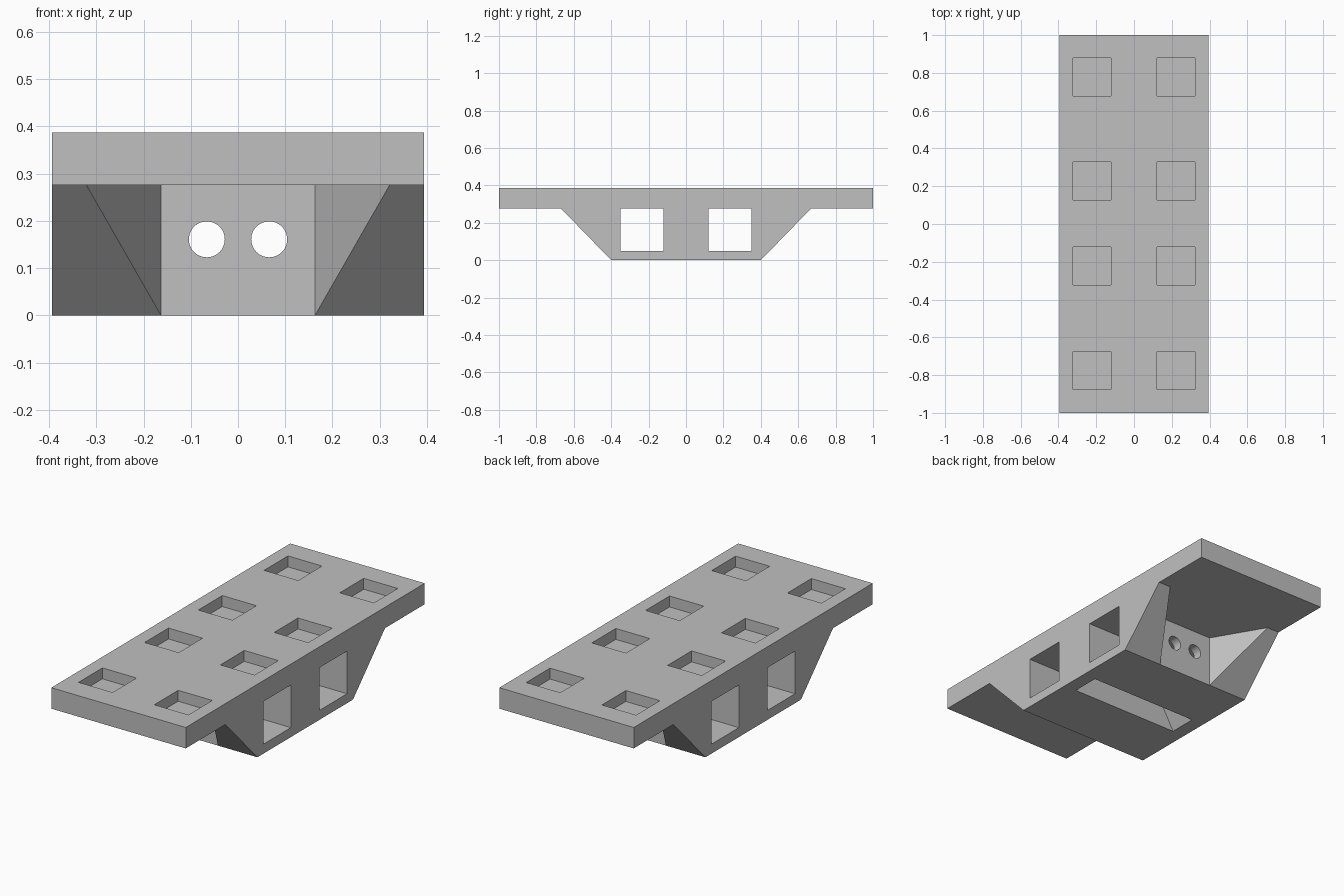
import bpy, bmesh, math
from mathutils import Matrix, Vector

cube = bpy.data.objects.get("Cube")
if cube:
    bpy.data.objects.remove(cube, do_unlink=True)

HALF_W, TOP, DECK = 0.394, 0.387, 0.276   # half width, top height, underside of deck
FOOT, SHOULDER = 0.4, 0.668               # half lengths of the keel at bottom and top
NARROW, WIDE = 0.163, 0.321               # half widths of the splayed cut-outs

grey = bpy.data.materials.new("plain grey")
grey.use_nodes = True
colour = (0.53, 0.53, 0.53, 1)
grey.diffuse_color = colour
grey.node_tree.nodes["Principled BSDF"].inputs["Base Color"].default_value = colour


def make_object(name, bm):
    bmesh.ops.recalc_face_normals(bm, faces=bm.faces[:])
    mesh = bpy.data.meshes.new(name)
    bm.to_mesh(mesh)
    bm.free()
    mesh.materials.append(grey)
    obj = bpy.data.objects.new(name, mesh)
    bpy.context.collection.objects.link(obj)
    return obj


def add_prism(bm, points, sweep):
    """Extrude a closed outline along a vector."""
    face = bm.faces.new([bm.verts.new(p) for p in points])
    geom = bmesh.ops.extrude_face_region(bm, geom=[face])["geom"]
    moved = [g for g in geom if isinstance(g, bmesh.types.BMVert)]
    bmesh.ops.translate(bm, verts=moved, vec=Vector(sweep))


def add_box(bm, low, high):
    low, high = Vector(low), Vector(high)
    size = Matrix.Diagonal((*(high - low), 1))
    bmesh.ops.create_cube(bm, size=1, matrix=Matrix.Translation((low + high) / 2) @ size)


# Deck and tapered keel as one solid, from a side profile
half = [(FOOT, 0), (SHOULDER, DECK), (1, DECK), (1, TOP)]
profile = half + [(-y, z) for y, z in reversed(half)]
bm = bmesh.new()
add_prism(bm, [(-HALF_W, y, z) for y, z in profile], (2 * HALF_W, 0, 0))
block = make_object("deck_with_keel", bm)

cutters = []

# Square pockets in the deck
bm = bmesh.new()
for x in (-0.222, 0.222):
    for y in (-0.775, -0.222, 0.228, 0.778):
        add_box(bm, (x - 0.1, y - 0.1, TOP - 0.058), (x + 0.1, y + 0.1, TOP + 0.1))
cutters.append(make_object("deck_pockets", bm))

# Windows straight through the keel
bm = bmesh.new()
for side in (-1, 1):
    add_box(bm, (-0.6, side * 0.235 - 0.115, 0.05), (0.6, side * 0.235 + 0.115, DECK))
cutters.append(make_object("side_windows", bm))

# Splayed recess at each end
bm = bmesh.new()
reach = 0.1
flare = WIDE + reach * (WIDE - NARROW) / (SHOULDER - FOOT)
for side in (-1, 1):
    near, far = side * FOOT, side * (SHOULDER + reach)
    outline = [(-NARROW, near), (NARROW, near), (flare, far), (-flare, far)]
    add_prism(bm, [(x, y, -0.1) for x, y in outline], (0, 0, DECK + 0.1))
cutters.append(make_object("end_recesses", bm))

# Tapered slot up into the underside
bm = bmesh.new()
mouth = WIDE + reach * (WIDE - NARROW) / DECK
outline = [(-mouth, -reach), (mouth, -reach), (NARROW, DECK), (-NARROW, DECK)]
add_prism(bm, [(x, -0.075, z) for x, z in outline], (0, 0.15, 0))
cutters.append(make_object("bottom_slot", bm))

# Pair of round holes running lengthwise
bm = bmesh.new()
for x in (-0.066, 0.066):
    place = Matrix.Translation((x, 0, 0.161)) @ Matrix.Rotation(math.pi / 2, 4, "X")
    bmesh.ops.create_cone(bm, cap_ends=True, segments=48, radius1=0.038,
                          radius2=0.038, depth=1.2, matrix=place)
cutters.append(make_object("round_holes", bm))

# Carve the block, then drop the cutters
for cutter in cutters:
    cutter.hide_render = True
    mod = block.modifiers.new(cutter.name, "BOOLEAN")
    mod.operation, mod.solver, mod.object = "DIFFERENCE", "EXACT", cutter
bpy.context.view_layer.objects.active = block
block.select_set(True)
for mod in list(block.modifiers):
    bpy.ops.object.modifier_apply(modifier=mod.name)
for cutter in cutters:
    bpy.data.objects.remove(cutter, do_unlink=True)
bpy.ops.object.shade_smooth_by_angle(angle=math.radians(25))
